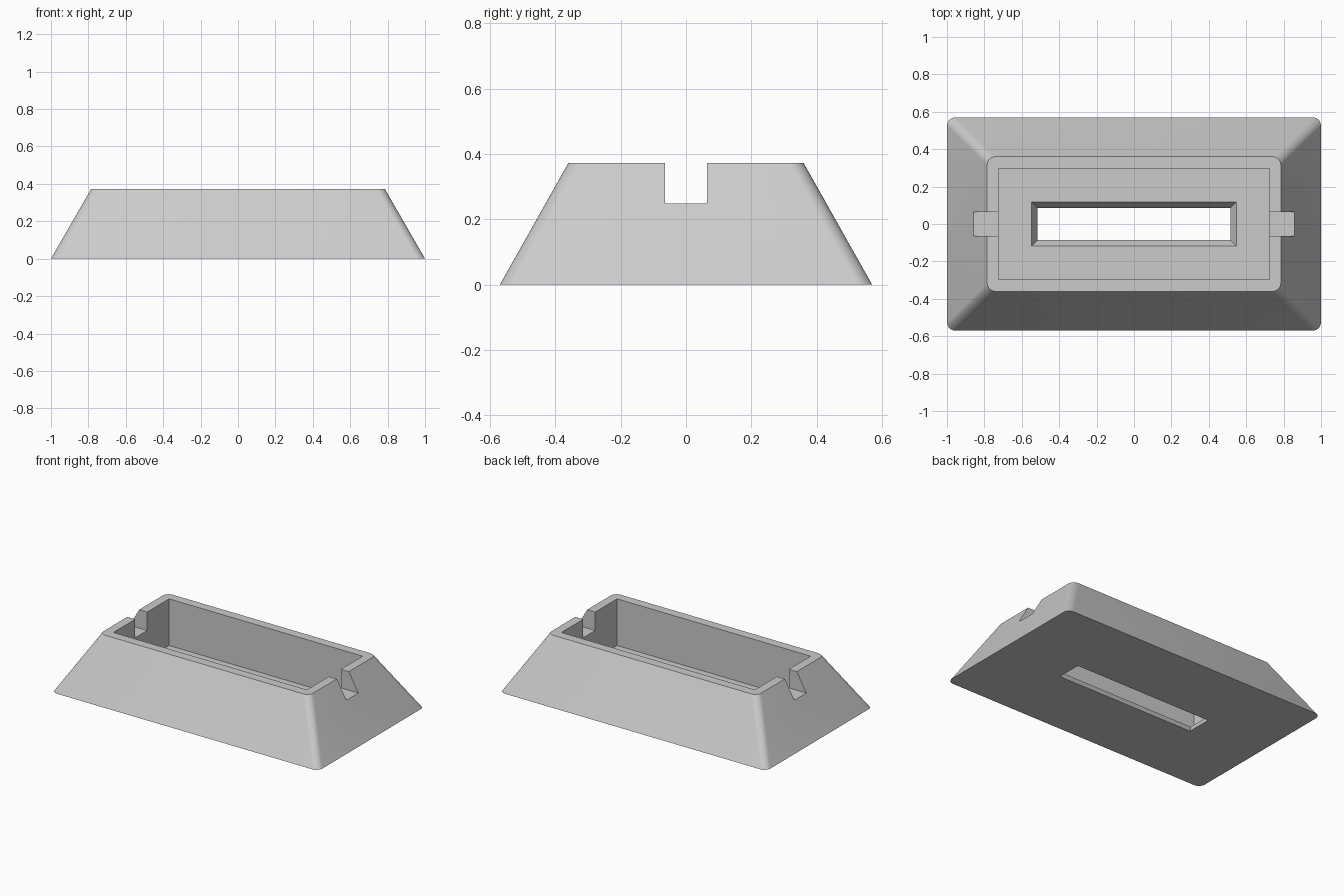
import bpy, bmesh, math

if "Cube" in bpy.data.objects:
    bpy.data.objects.remove(bpy.data.objects["Cube"])

HEIGHT = 0.373
FLOOR_Z = 0.057
NOTCH_Z = 0.248


def rounded_rect(hx, hy, r, z, steps=8):
    """Counter-clockwise outline; r = 0 gives four sharp corners."""
    pts = []
    for i, (sx, sy) in enumerate([(1, 1), (-1, 1), (-1, -1), (1, -1)]):
        for k in range(steps + 1 if r else 1):
            a = math.pi / 2 * (i + k / steps)
            pts.append((sx * (hx - r) + r * math.cos(a),
                        sy * (hy - r) + r * math.sin(a), z))
    return pts


def loft(name, bottom, top):
    """Closed solid between two matching outlines."""
    bm = bmesh.new()
    lo = [bm.verts.new(p) for p in bottom]
    hi = [bm.verts.new(p) for p in top]
    n = len(lo)
    bm.faces.new(lo[::-1])
    bm.faces.new(hi)
    for i in range(n):
        j = (i + 1) % n
        bm.faces.new((lo[i], lo[j], hi[j], hi[i]))
    mesh = bpy.data.meshes.new(name)
    bm.to_mesh(mesh)
    bm.free()
    obj = bpy.data.objects.new(name, mesh)
    bpy.context.collection.objects.link(obj)
    return obj


def cut(target, cutter):
    """Subtract the cutter, then remove it."""
    cutter.hide_render = True
    mod = target.modifiers.new("cut", 'BOOLEAN')
    mod.operation = 'DIFFERENCE'
    mod.solver = 'EXACT'
    mod.object = cutter
    bpy.context.view_layer.objects.active = target
    bpy.ops.object.modifier_apply(modifier=mod.name)
    bpy.data.objects.remove(cutter)


# Tapered body with rounded corners
base = loft("tapered_base",
            rounded_rect(1.0, 0.57, 0.045, 0),
            rounded_rect(0.785, 0.36, 0.045, HEIGHT))

# Open rectangular cavity
cut(base, loft("cavity_cutter",
               rounded_rect(0.725, 0.298, 0, FLOOR_Z),
               rounded_rect(0.725, 0.298, 0, 0.6)))

# Slot through the floor, widening upward at the same draft as the body
draft = 0.033 / FLOOR_Z
e = 0.03
cut(base, loft("slot_cutter",
               rounded_rect(0.515 - draft * e, 0.085 - draft * e, 0, -e),
               rounded_rect(0.548 + draft * e, 0.118 + draft * e, 0, FLOOR_Z + e)))

# Notches in both end walls
cut(base, loft("notch_cutter",
               rounded_rect(1.2, 0.064, 0, NOTCH_Z),
               rounded_rect(1.2, 0.064, 0, 0.6)))

# Colour
grey = bpy.data.materials.new("light_grey")
grey.diffuse_color = (0.6, 0.6, 0.6, 1)
grey.use_nodes = True
grey.node_tree.nodes["Principled BSDF"].inputs["Base Color"].default_value = grey.diffuse_color
base.data.materials.clear()
base.data.materials.append(grey)

# Smooth rounded corners, sharp edges elsewhere
bpy.ops.object.select_all(action='DESELECT')
base.select_set(True)
bpy.context.view_layer.objects.active = base
bpy.ops.object.shade_smooth_by_angle(angle=math.radians(30))
